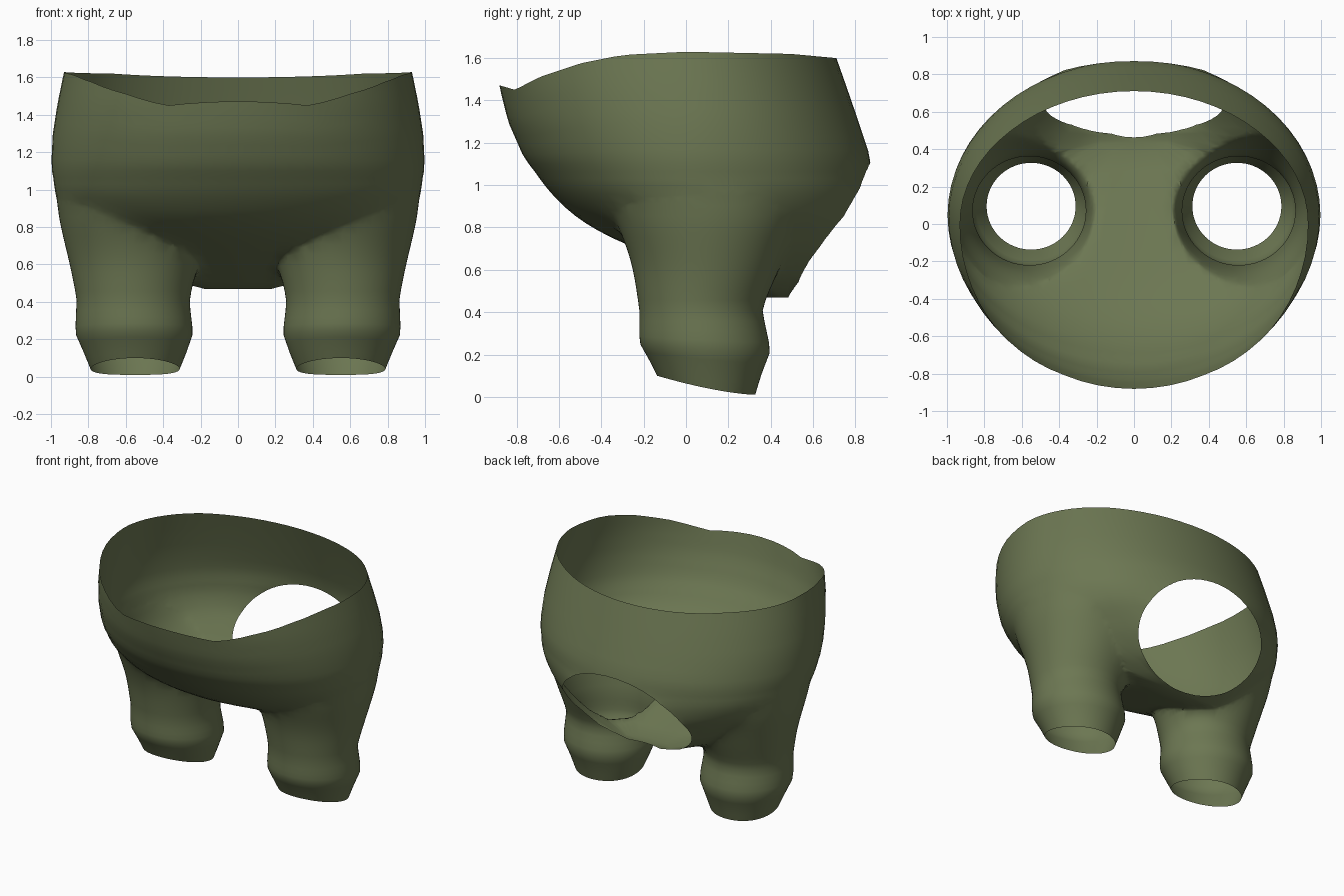
import bpy, bmesh, math
from mathutils import Matrix, Vector

if "Cube" in bpy.data.objects:
    bpy.data.objects.remove(bpy.data.objects["Cube"])

olive = bpy.data.materials.new("olive cloth")
olive.diffuse_color = (0.150, 0.184, 0.085, 1)
opening = bpy.data.materials.new("opening marker")   # faces removed at the end
opening.diffuse_color = olive.diffuse_color
SEG = 64


def lerp(table, z):
    """Read a row of values from a table sorted by falling height."""
    if z >= table[0][0]:
        return table[0][1:]
    for a, b in zip(table, table[1:]):
        if z >= b[0]:
            t = (a[0] - z) / (a[0] - b[0])
            return [p + (q - p) * t for p, q in zip(a[1:], b[1:])]
    return table[-1][1:]


def loft(name, rings, open_top, open_bottom):
    """Skin closed rings and cap both ends; open caps get the marker material."""
    bm = bmesh.new()
    rows = [[bm.verts.new(p) for p in r] for r in rings]
    for a, b in zip(rows, rows[1:]):
        for i in range(SEG):
            j = (i + 1) % SEG
            bm.faces.new((a[i], a[j], b[j], b[i]))
    for row, is_open in ((rows[0], open_top), (rows[-1], open_bottom)):
        mid = bm.verts.new(sum((v.co for v in row), Vector()) / SEG)
        for i in range(SEG):
            f = bm.faces.new((row[i], row[(i + 1) % SEG], mid))
            f.material_index = int(is_open)
    bmesh.ops.recalc_face_normals(bm, faces=bm.faces)
    me = bpy.data.meshes.new(name)
    bm.to_mesh(me)
    bm.free()
    me.materials.append(olive)
    me.materials.append(opening)
    ob = bpy.data.objects.new(name, me)
    bpy.context.collection.objects.link(ob)
    return ob


# Waist and seat: height, half width, front y, widest y, back y
BODY = [(1.63, .93, -.90, .00, .70), (1.46, .965, -.88, .02, .76),
        (1.30, .99, -.84, .04, .815), (1.14, .998, -.77, .05, .868),
        (0.98, .985, -.66, .06, .885), (0.86, .91, -.54, .08, .87),
        (0.77, .79, -.40, .12, .84), (0.70, .70, -.24, .18, .80),
        (0.60, .54, .02, .28, .71), (0.54, .42, .18, .36, .64),
        (0.49, .27, .32, .42, .55), (0.47, .18, .38, .44, .50)]
# Waist rim: y, height
RIM = [(.71, 1.60), (.5, 1.62), (0, 1.63), (-.3, 1.615), (-.5, 1.575),
       (-.7, 1.51), (-.82, 1.45), (-.9, 1.475)]


def body_point(z, a):
    w, f, c, b = lerp(BODY, z)
    s = math.sin(a)
    return (w * math.cos(a), c + s * ((b - c) if s > 0 else (c - f)), z)


angles = [2 * math.pi * i / SEG for i in range(SEG)]
rings = []
for k in range(9):                       # upper part reaches the wavy rim
    ring = []
    for a in angles:
        s = math.sin(a)
        rim = lerp(RIM, s * (.71 if s > 0 else .89))[0]
        ring.append(body_point(rim + (1.10 - rim) * k / 8, a))
    rings.append(ring)
for k in range(1, 19):                   # lower bowl
    z = 1.10 - .63 * k / 18
    rings.append([body_point(z, a) for a in angles])
pants = loft("pants", rings, True, False)

# Leg: height, centre x, radius x, centre y, radius y
LEG = [(1.20, .60, .33, .08, .36), (1.00, .595, .38, .09, .46),
       (0.85, .575, .385, .10, .44), (0.72, .56, .37, .10, .385),
       (0.60, .555, .345, .095, .345), (0.50, .56, .32, .08, .315),
       (0.42, .56, .302, .07, .29), (0.36, .56, .305, .075, .295),
       (0.22, .555, .315, .09, .31), (0.10, .55, .272, .092, .262),
       (0.01, .55, .238, .095, .232)]


def leg_rings(side):
    out = []
    for k in range(25):
        z = 1.20 - 1.19 * k / 24
        cx, rx, cy, ry = lerp(LEG, z)
        tilt = max(0, (.36 - z) / .35)   # hem rises toward the front
        ring = []
        for a in angles:
            s = math.sin(a)
            ring.append((side * (cx + rx * math.cos(a)), cy + ry * s,
                         z + tilt * .09 * ((1 - s) / 2) ** 1.5))
        out.append(ring)
    return out


# Rear opening cutter: oval tube facing back and down
axis = Vector((0, .82, -.57)).normalized()
up = Vector((0, .57, .82)).normalized()
centre = Vector((0, .665, .79))
tube = [[centre + axis * (-.3 + k * .25) + Vector((.50 * math.cos(a), 0, 0))
         + up * (.378 * math.sin(a)) for a in angles] for k in range(5)]
cutter = loft("rear_cutter", tube, True, True)
for p in cutter.data.polygons:
    p.material_index = 1

tools = [(loft("leg_" + n, leg_rings(s), False, True), 'UNION')
         for n, s in (("left", -1), ("right", 1))] + [(cutter, 'DIFFERENCE')]
bpy.context.view_layer.objects.active = pants
pants.select_set(True)
for tool, op in tools:
    m = pants.modifiers.new("join", 'BOOLEAN')
    m.operation, m.object, m.solver = op, tool, 'EXACT'
    bpy.ops.object.modifier_apply(modifier=m.name)
    bpy.data.objects.remove(tool)

# Open the waist, hems and rear, then soften the hip folds
bm = bmesh.new()
bm.from_mesh(pants.data)
bmesh.ops.delete(bm, geom=[f for f in bm.faces if f.material_index == 1],
                 context='FACES')
bmesh.ops.remove_doubles(bm, verts=bm.verts, dist=.004)
bmesh.ops.triangulate(bm, faces=[f for f in bm.faces if len(f.verts) > 4])
soft = [v for v in bm.verts if not v.is_boundary and .5 < v.co.z < 1.1]
for _ in range(4):
    bmesh.ops.smooth_vert(bm, verts=soft, factor=.5,
                          use_axis_x=True, use_axis_y=True, use_axis_z=True)
bm.to_mesh(pants.data)
bm.free()
pants.data.materials.pop(index=1)
bpy.ops.object.shade_smooth_by_angle(angle=math.radians(50))

for m in bpy.data.materials:
    if m.users and not m.is_grease_pencil:
        m.use_nodes = True
        m.node_tree.nodes["Principled BSDF"].inputs["Base Color"].default_value = m.diffuse_color
